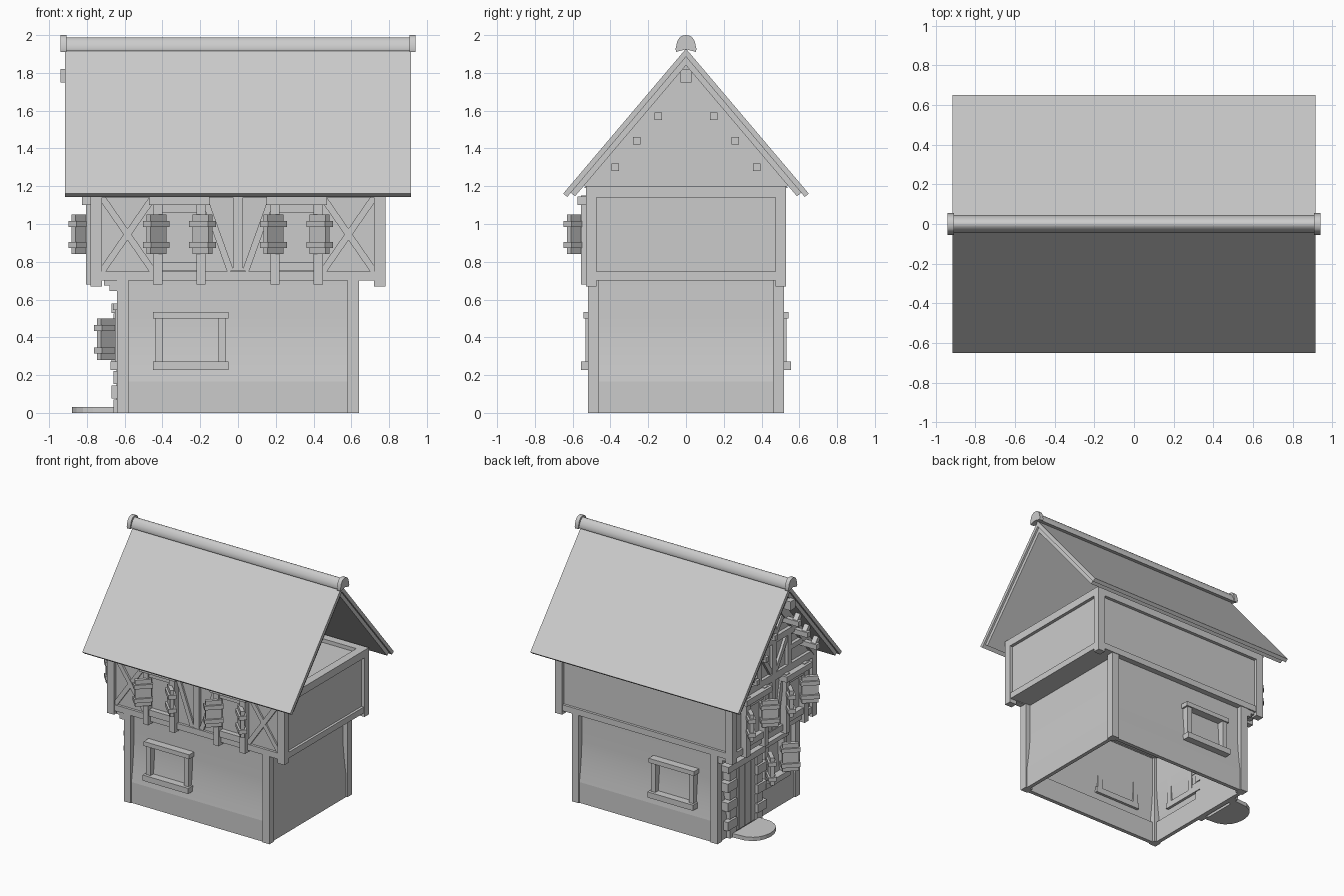
import bpy, bmesh, math
from mathutils import Matrix, Vector

if "Cube" in bpy.data.objects:
    bpy.data.objects.remove(bpy.data.objects["Cube"], do_unlink=True)

grey = bpy.data.materials.new("plain grey")
grey.use_nodes = True
TONE = (0.6, 0.6, 0.6, 1)
grey.diffuse_color = TONE
grey.node_tree.nodes["Principled BSDF"].inputs["Base Color"].default_value = TONE

# Wall frames: local x runs along the wall, -y points outward, z is up
FRONT = Matrix()
BACK = Matrix.Diagonal((1, -1, 1, 1))
GABLE = Matrix.Rotation(-math.pi / 2, 4, 'Z')
OPEN_SIDE = Matrix.Rotation(math.pi / 2, 4, 'Z')


def finish(name, bm, smooth=False):
    bmesh.ops.recalc_face_normals(bm, faces=bm.faces)
    mesh = bpy.data.meshes.new(name)
    bm.to_mesh(mesh)
    bm.free()
    ob = bpy.data.objects.new(name, mesh)
    bpy.context.collection.objects.link(ob)
    mesh.materials.append(grey)
    if smooth:
        bpy.ops.object.select_all(action='DESELECT')
        ob.select_set(True)
        bpy.context.view_layer.objects.active = ob
        bpy.ops.object.shade_smooth_by_angle(angle=math.radians(40))


def box(bm, u0, u1, d0, d1, z0, z1, m=FRONT):
    """Box on a wall: u along it, d outward from the centre."""
    size = Matrix.Diagonal((u1 - u0, d1 - d0, z1 - z0, 1))
    mid = Matrix.Translation(((u0 + u1) / 2, -(d0 + d1) / 2, (z0 + z1) / 2))
    bmesh.ops.create_cube(bm, size=1, matrix=m @ mid @ size)


def beam(bm, u0, z0, u1, z1, w, d0, d1, m=FRONT):
    """Slanted timber lying in the plane of a wall."""
    a, b = Vector((u0, z0)), Vector((u1, z1))
    turn = Matrix.Rotation(-math.atan2(z1 - z0, u1 - u0), 4, 'Y')
    move = Matrix.Translation(((u0 + u1) / 2, 0, (z0 + z1) / 2))
    half = (b - a).length / 2
    box(bm, -half, half, d0, d1, -w / 2, w / 2, m @ move @ turn)


def prism(bm, points, x0, x1):
    """Extrude a (y, z) outline along x."""
    face = bm.faces.new([bm.verts.new((x0, y, z)) for y, z in points])
    ext = bmesh.ops.extrude_face_region(bm, geom=[face])["geom"]
    bmesh.ops.translate(bm, vec=(x1 - x0, 0, 0),
                        verts=[v for v in ext if isinstance(v, bmesh.types.BMVert)])


def shutters(bm, c, base, z0, z1, m):
    """Pair of half-open board shutters with battens."""
    for s in (-1, 1):
        hinge = Matrix.Translation((c + s * 0.08, -base, 0))
        swing = Matrix.Diagonal((s, 1, 1, 1)) @ Matrix.Rotation(math.radians(-45), 4, 'Z')
        k = m @ hinge @ swing
        box(bm, 0, 0.12, -0.015, 0.015, z0, z1, k)
        for z in (z0 + 0.05, z1 - 0.05):
            box(bm, -0.01, 0.13, -0.03, 0.03, z - 0.016, z + 0.016, k)


# Lower walls, flaring towards the foot
bm = bmesh.new()
rings = []
for z, inset in ((0.7, 0.04), (0.48, 0.04), (0.4, 0.037), (0.32, 0.03), (0.24, 0.021), (0.165, 0.01)):
    x, y = 0.64 - inset, 0.52 - inset
    rings.append([bm.verts.new((a * x, b * y, z)) for a, b in ((-1, -1), (1, -1), (1, 1), (-1, 1))])
for r, s in zip(rings, rings[1:]):
    for i in range(4):
        j = (i + 1) % 4
        bm.faces.new((r[i], r[j], s[j], s[i]))
finish("lower_walls", bm, True)

# Plinth, broken only by the doorway
bm = bmesh.new()
for m in (FRONT, BACK):
    box(bm, -0.63, 0.63, 0.48, 0.51, 0, 0.165, m)
box(bm, -0.51, 0.51, 0.6, 0.63, 0, 0.165, OPEN_SIDE)
box(bm, -0.51, -0.33, 0.6, 0.63, 0, 0.165, GABLE)
box(bm, -0.03, 0.51, 0.6, 0.63, 0, 0.165, GABLE)
finish("plinth", bm)

# Corner posts of both storeys
bm = bmesh.new()
for m in (FRONT, BACK):
    for s in (-1, 1):
        for inner, outer, d0, d1, z0, z1 in ((0.58, 0.64, 0.46, 0.52, 0, 0.7),
                                             (0.72, 0.78, 0.475, 0.53, 0.67, 1.15)):
            box(bm, min(s * inner, s * outer), max(s * inner, s * outer), d0, d1, z0, z1, m)
finish("corner_posts", bm)

# Upper walls and floors
bm = bmesh.new()
for m, half, d in ((FRONT, 0.76, 0.505), (BACK, 0.76, 0.505), (GABLE, 0.505, 0.755), (OPEN_SIDE, 0.505, 0.755)):
    box(bm, -half, half, d - 0.02, d, 0.71, 1.16, m)
finish("upper_walls", bm)
bm = bmesh.new()
for z in (0.705, 1.15):
    box(bm, -0.75, 0.75, -0.5, 0.5, z, z + 0.02)
finish("floors", bm)

# Sill and wall-plate beams
bm = bmesh.new()
for m, half, d in ((FRONT, 0.77, 0.525), (BACK, 0.77, 0.525), (GABLE, 0.52, 0.775), (OPEN_SIDE, 0.52, 0.775)):
    box(bm, -half, half, d - 0.05, d, 0.7, 0.748, m)
    box(bm, -half - 0.01, half + 0.01, d - 0.06, d + 0.005, 1.14, 1.2, m)
finish("storey_beams", bm)


# Upper half-timbering with two windows
def timbering(name, m, base, centre, end, braces):
    bm = bmesh.new()
    lo, hi = 0.75, 1.14
    for c in (-centre, centre):
        for e in (-0.115, 0.115):
            box(bm, c + e - 0.024, c + e + 0.024, base - 0.03, base + 0.03, 0.68, 1.15, m)
        for z0, z1 in ((0.75, 0.8), (1.06, 1.1)):
            box(bm, c - 0.12, c + 0.12, base - 0.03, base + 0.02, z0, z1, m)
        box(bm, c - 0.16, c + 0.16, base - 0.03, base + 0.05, 1.1, 1.145, m)
    box(bm, -0.026, 0.026, base - 0.03, base, lo, hi, m)
    for s in (-1, 1):
        beam(bm, s * 0.04, lo, s * (centre - 0.13), hi, 0.035, base - 0.03, base - 0.005, m)
        if braces:
            a, b = s * (centre + 0.14), s * end
            beam(bm, a, lo, b, hi, 0.035, base - 0.03, base - 0.004, m)
            beam(bm, b, lo, a, hi, 0.035, base - 0.03, base - 0.007, m)
    finish(name + "_timbering", bm)
    bm = bmesh.new()
    for c in (-centre, centre):
        shutters(bm, c, base + 0.01, 0.84, 1.05, m)
    finish(name + "_shutters", bm)


timbering("front", FRONT, 0.525, 0.31, 0.72, True)
timbering("gable_side", GABLE, 0.775, 0.25, 0.48, False)

# Ground floor windows
bm = bmesh.new()
for m, c, d, h in ((FRONT, -0.25, 0.52, 0), (BACK, -0.25, 0.52, 0), (GABLE, 0.2, 0.64, 0.045)):
    w = 0.2 if h == 0 else 0.15
    box(bm, c - w, c + w, d - 0.04, d + 0.035, 0.228, 0.273, m)
    box(bm, c - w, c + w, d - 0.04, d + 0.022, 0.5 + h, 0.535 + h, m)
    for s in (-1, 1):
        e = c + s * (w - 0.033)
        box(bm, e - 0.02, e + 0.02, d - 0.04, d + 0.012, 0.27, 0.51 + h, m)
finish("lower_window_frames", bm)
bm = bmesh.new()
shutters(bm, 0.2, 0.65, 0.28, 0.5, GABLE)
finish("lower_shutters", bm)

# Door with stone jambs, lintel and rounded step
bm = bmesh.new()
box(bm, -0.33, -0.03, 0.6, 0.638, 0, 0.52, GABLE)
for i in range(4):
    u = -0.29 + i * 0.073
    box(bm, u - 0.033, u + 0.033, 0.63, 0.644, 0.02, 0.51, GABLE)
finish("door", bm)
bm = bmesh.new()
for i in range(7):
    z, w = i * 0.076, 0.11 if i % 2 else 0.07
    box(bm, -0.32 - w, -0.31, 0.6, 0.66 + 0.01 * (i % 2), z, z + 0.07, GABLE)
    box(bm, -0.05, -0.05 + w, 0.6, 0.66 + 0.01 * (i % 2), z, z + 0.07, GABLE)
box(bm, -0.42, 0.05, 0.6, 0.67, 0.53, 0.58, GABLE)
finish("door_surround", bm)
bm = bmesh.new()
arc = [(-0.66 - 0.22 * math.sin(math.pi * i / 10) ** 0.6, 0.19 + 0.17 * math.cos(math.pi * i / 10), 0)
       for i in range(11)]
face = bm.faces.new([bm.verts.new(p) for p in arc])
ext = bmesh.ops.extrude_face_region(bm, geom=[face])["geom"]
bmesh.ops.translate(bm, vec=(0, 0, 0.03), verts=[v for v in ext if isinstance(v, bmesh.types.BMVert)])
finish("door_step", bm)

# Corbels under the overhanging gable side
bm = bmesh.new()
for u in (-0.49, -0.16, 0.16, 0.49):
    box(bm, u - 0.025, u + 0.025, 0.6, 0.68, 0.645, 0.7, GABLE)
    box(bm, u - 0.025, u + 0.025, 0.6, 0.71, 0.675, 0.7, GABLE)
finish("corbels", bm)

# Roof skins
SLOPE = 1.18


def chevron(bm, top, bottom, reach, x0, x1):
    low = top - SLOPE * reach
    inner = reach - (top - bottom) * 0.5
    under = bottom - SLOPE * inner
    prism(bm, [(0, top), (reach, low), (inner, under), (0, bottom),
               (-inner, under), (-reach, low)], x0, x1)


bm = bmesh.new()
chevron(bm, 1.928, 1.885, 0.65, -0.915, 0.915)
finish("roof", bm)
bm = bmesh.new()
chevron(bm, 1.885, 1.84, 0.61, -0.9, 0.9)
finish("roof_lining", bm)

# Ridge cap with thicker ends
bm = bmesh.new()
for grow, x0, x1 in ((0, -0.915, 0.915), (0.012, -0.94, -0.908), (0.012, 0.908, 0.94)):
    half = [(0.013, 1.984), (0.027, 1.972), (0.037, 1.953), (0.046, 1.93), (0.042, 1.915)]
    right = [(y + grow * 0.8, z + (grow if z > 1.95 else -grow * 0.3)) for y, z in half]
    prism(bm, [(0, 1.988 + grow)] + right + [(0, 1.925)] + [(-y, z) for y, z in reversed(right)], x0, x1)
finish("ridge_cap", bm, True)

# Timbered gable wall
bm = bmesh.new()
prism(bm, [(-0.54, 1.19), (0.54, 1.19), (0, 1.85)], -0.755, -0.735)
finish("gable_panel", bm)
bm = bmesh.new()
chevron(bm, 1.842, 1.74, 0.54, -0.785, -0.73)
box(bm, -0.28, 0.28, 0.73, 0.785, 1.44, 1.49, GABLE)
box(bm, -0.025, 0.025, 0.73, 0.78, 1.2, 1.8, GABLE)
for s in (-1, 1):
    box(bm, s * 0.19 - 0.024, s * 0.19 + 0.024, 0.73, 0.78, 1.2, 1.46, GABLE)
    beam(bm, s * 0.03, 1.21, s * 0.18, 1.44, 0.035, 0.73, 0.775, GABLE)
    beam(bm, s * 0.03, 1.5, s * 0.12, 1.62, 0.035, 0.73, 0.775, GABLE)
    box(bm, s * 0.29 - 0.1, s * 0.29 + 0.1, 0.73, 0.782, 1.31, 1.35, GABLE)
finish("gable_timbers", bm)

# Purlins carrying the overhang
bm = bmesh.new()
for s in (-1, 1):
    for u, z in ((0.375, 1.3), (0.26, 1.44), (0.148, 1.57)):
        box(bm, s * u - 0.02, s * u + 0.02, 0.72, 0.9, z - 0.02, z + 0.02, GABLE)
        beam(bm, s * u, z, s * (u + 0.05), z + 0.06, 0.035, 0.84, 0.88, GABLE)
box(bm, -0.03, 0.03, 0.72, 0.94, 1.75, 1.82, GABLE)
finish("purlins", bm)
